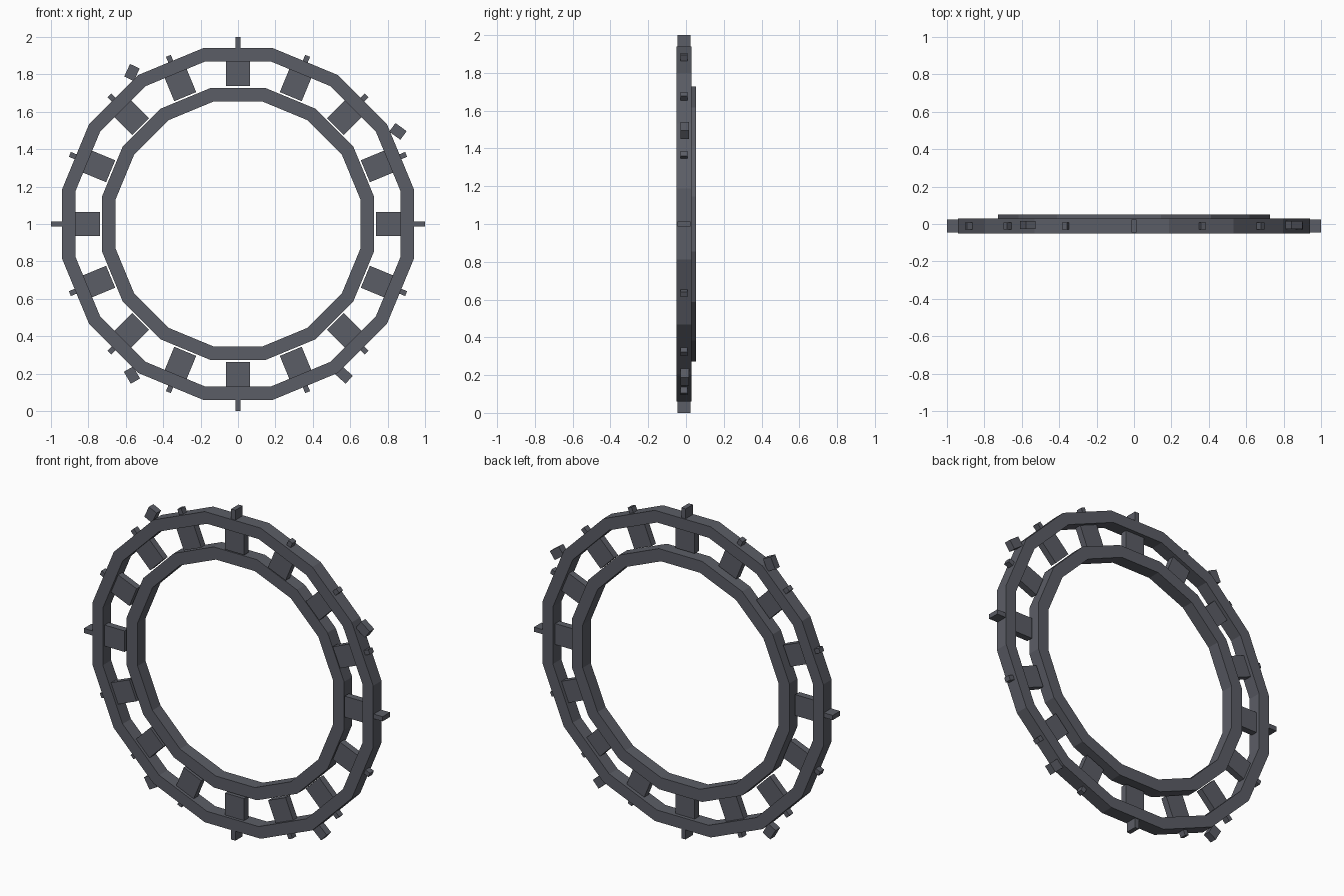
import bpy, bmesh
from math import pi, sin, cos, radians

if "Cube" in bpy.data.objects:
    bpy.data.objects.remove(bpy.data.objects["Cube"], do_unlink=True)

metal = bpy.data.materials.new("dark grey metal")
metal.use_nodes = True
metal.diffuse_color = (0.105, 0.11, 0.132, 1)
metal.node_tree.nodes["Principled BSDF"].inputs["Base Color"].default_value = metal.diffuse_color

SIDES = 16
STEP = 2 * pi / SIDES


def finish(name, bm):
    bmesh.ops.recalc_face_normals(bm, faces=bm.faces)
    mesh = bpy.data.meshes.new(name)
    bm.to_mesh(mesh)
    bm.free()
    mesh.materials.append(metal)
    obj = bpy.data.objects.new(name, mesh)
    bpy.context.collection.objects.link(obj)
    return obj


def ring(name, inner, outer, front, back):
    """Flat-sided ring; radii are measured to the middle of each side."""
    bm = bmesh.new()
    loops = []
    for i in range(SIDES):
        a = (i + 0.5) * STEP
        k = 1 / cos(STEP / 2)
        section = [(inner, front), (outer, front), (outer, back), (inner, back)]
        loops.append([bm.verts.new((r * k * sin(a), y, 1 + r * k * cos(a))) for r, y in section])
    for i in range(SIDES):
        p, q = loops[i - 1], loops[i]
        for j in range(4):
            bm.faces.new((p[j - 1], p[j], q[j], q[j - 1]))
    return finish(name, bm)


def box(name, x, z, width, length, front, back, angle):
    """Box whose length points at the given clockwise angle from up."""
    bm = bmesh.new()
    bmesh.ops.create_cube(bm, size=1)
    bmesh.ops.scale(bm, vec=(width, back - front, length), verts=bm.verts)
    obj = finish(name, bm)
    obj.location = (x, (front + back) / 2, z)
    obj.rotation_euler.y = angle
    return obj


def radial_box(name, angle, start, end, width, front, back):
    r = (start + end) / 2
    return box(name, r * sin(angle), 1 + r * cos(angle), width, end - start, front, back, angle)


# Two concentric rings, the inner one set slightly back
ring("outer_ring", 0.87, 0.94, -0.05, 0.03)
ring("inner_ring", 0.655, 0.728, -0.025, 0.052)

# Plates between the rings and pegs around the rim
for i in range(SIDES):
    a = i * STEP
    radial_box(f"plate_{i + 1}", a, 0.737, 0.9, 0.127, -0.032, 0.008)
    if i % 4 == 0:
        radial_box(f"long_peg_{i + 1}", a, 0.9, 1.0, 0.028, -0.045, 0.025)
    else:
        radial_box(f"short_peg_{i + 1}", a, 0.9, 0.973, 0.028, -0.03, 0.008)

# Loose-angled blocks on the rim
blocks = [(-0.567, 1.81, 25), (0.855, 1.495, 126), (0.567, 0.192, 132), (-0.567, 0.192, 150)]
for n, (x, z, tilt) in enumerate(blocks, 1):
    box(f"rim_block_{n}", x, z, 0.057, 0.074, -0.028, 0.015, radians(tilt))
